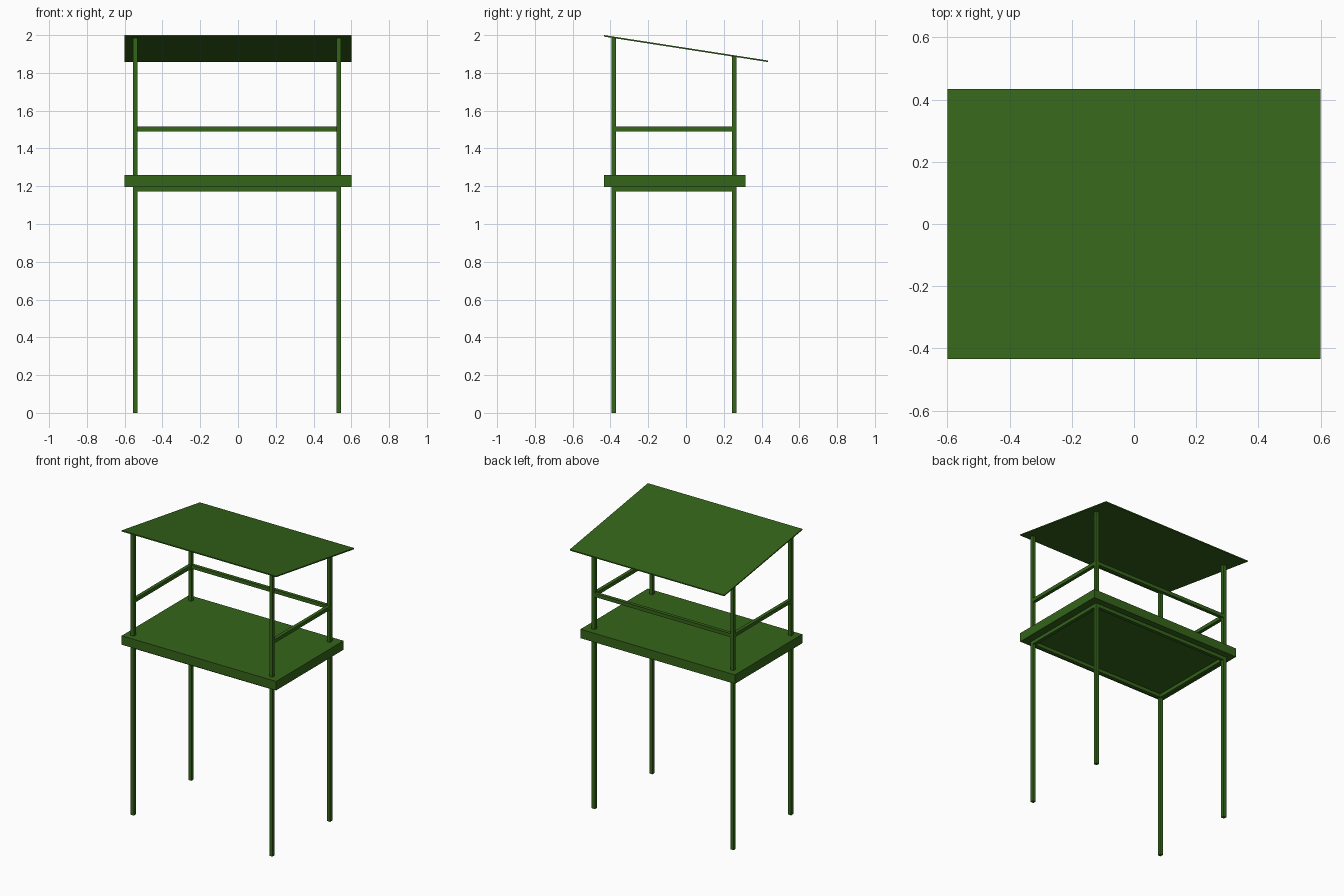
import bpy

if "Cube" in bpy.data.objects:
    bpy.data.objects.remove(bpy.data.objects["Cube"])

green = bpy.data.materials.new("dark_green")
green.diffuse_color = (0.035, 0.13, 0.01, 1)
green.use_nodes = True
green.node_tree.nodes["Principled BSDF"].inputs["Base Color"].default_value = green.diffuse_color

W = 0.024                      # tube width
XL, XR = -0.545, 0.533         # post centres
YF, YB = -0.383, 0.256


def roof_z(y):
    """Height of the sloping roof's underside."""
    return 1.992 - (y + 0.434) * 0.155


def box(name, x, y, z, bottom=None, top=None):
    """Box from (min, max) ranges; bottom/top may be functions of y."""
    bottom = bottom or (lambda v: z[0])
    top = top or (lambda v: z[1])
    corners = [(x[0], y[0]), (x[1], y[0]), (x[1], y[1]), (x[0], y[1])]
    verts = [(a, b, bottom(b)) for a, b in corners] + [(a, b, top(b)) for a, b in corners]
    faces = [(3, 2, 1, 0), (4, 5, 6, 7)]
    faces += [(i, (i + 1) % 4, (i + 1) % 4 + 4, i + 4) for i in range(4)]
    mesh = bpy.data.meshes.new(name)
    mesh.from_pydata(verts, [], faces)
    mesh.materials.append(green)
    obj = bpy.data.objects.new(name, mesh)
    bpy.context.collection.objects.link(obj)
    return obj


def span(c):
    return (c - W / 2, c + W / 2)


# Four posts, cut to the roof slope
for side, x in (("left", XL), ("right", XR)):
    for end, y in (("front", YF), ("back", YB)):
        box(f"{end}_{side}_post", span(x), span(y), (0, 0), top=roof_z)

# Side bars between posts: guard rail and deck support
inner_x = (XL + W / 2, XR - W / 2)
inner_y = (YF + W / 2, YB - W / 2)
for part, z in (("guard_rail", (1.49, 1.515)), ("deck_support", (1.173, 1.198))):
    for side, x in (("left", XL), ("right", XR)):
        box(f"{side}_{part}", span(x), inner_y, z)
    box(f"back_{part}", inner_x, span(YB), z)
box("front_deck_support", inner_x, span(YF), (1.173, 1.198))

# Platform
box("deck", (-0.6, 0.6), (-0.434, 0.314), (1.197, 1.26))

# Sloping roof sheet
box("roof", (-0.6, 0.6), (-0.434, 0.433), (0, 0),
    bottom=roof_z, top=lambda y: roof_z(y) + 0.008)
